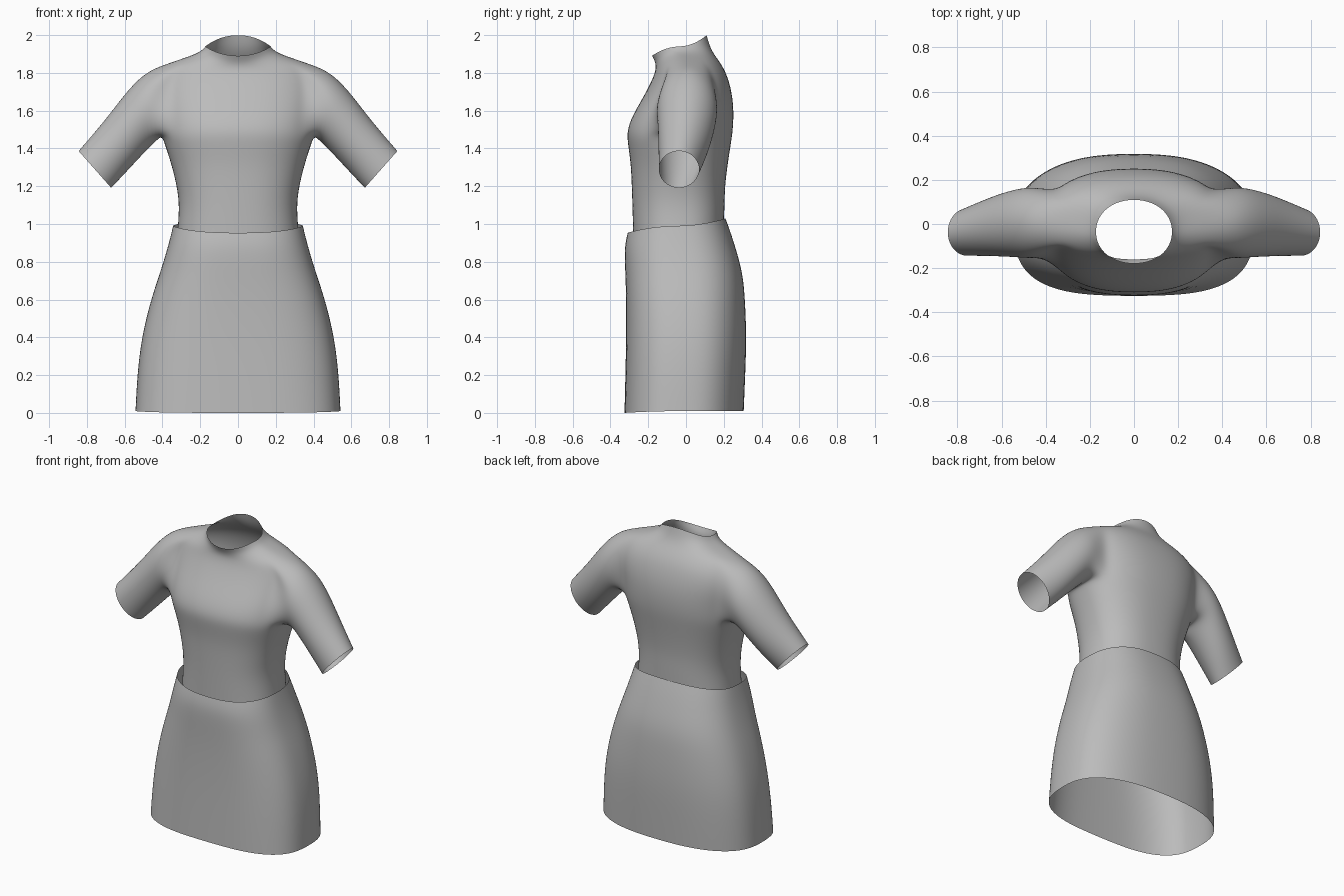
import bpy, bmesh, math
from mathutils import Vector

if "Cube" in bpy.data.objects:
    bpy.data.objects.remove(bpy.data.objects["Cube"])

N = 32   # vertices around the body
ARM = 3  # half width of the armhole, in columns

cloth = bpy.data.materials.new("grey_cloth")
cloth.use_nodes = True
GREY = (0.5, 0.5, 0.5, 1)
cloth.diffuse_color = GREY
cloth.node_tree.nodes["Principled BSDF"].inputs["Base Color"].default_value = GREY


def power(v, n):
    return math.copysign(abs(v) ** (2 / n), v)


def body_ring(bm, half, front, back, side_z, front_z, back_z, nf, nb):
    """Rounded ring whose height varies between side, front and back."""
    ring = []
    mid, depth = (front + back) / 2, (back - front) / 2
    for i in range(N):
        a = math.tau * i / N
        c, s = math.cos(a), math.sin(a)
        n = nb if s > 0 else nf
        y = power(s, n)
        end = back_z if s > 0 else front_z
        ring.append(bm.verts.new((half * power(c, n), mid + depth * y,
                                  side_z + (end - side_z) * y * y)))
    return ring


def bridge(bm, a, b, skip=()):
    count = len(a)
    for i in range(count):
        if i not in skip:
            j = (i + 1) % count
            bm.faces.new((a[i], a[j], b[j], b[i]))


def finish(bm, name):
    bmesh.ops.recalc_face_normals(bm, faces=bm.faces)
    mesh = bpy.data.meshes.new(name)
    bm.to_mesh(mesh)
    bm.free()
    mesh.materials.append(cloth)
    mesh.shade_smooth()
    obj = bpy.data.objects.new(name, mesh)
    bpy.context.collection.objects.link(obj)
    sub = obj.modifiers.new("smooth", "SUBSURF")
    sub.levels = sub.render_levels = 2
    return obj


# Shirt body: half width, front y, back y, then side, front and back heights
shirt_rings = [
    (.325, -.28, .2, .93, .91, .96),
    (.31, -.284, .205, 1.09, 1.08, 1.1),
    (.325, -.288, .207, 1.2, 1.2, 1.2),
    (.352, -.293, .222, 1.31, 1.32, 1.32),
    (.385, -.308, .238, 1.41, 1.42, 1.42),
    (.405, -.315, .25, 1.47, 1.49, 1.5),
    (.41, -.287, .254, 1.57, 1.57, 1.6),
    (.42, -.222, .244, 1.67, 1.68, 1.7),
    (.42, -.176, .215, 1.75, 1.77, 1.8),
    (.4, -.163, .178, 1.84, 1.81, 1.86),
    (.29, -.16, .148, 1.877, 1.835, 1.9),
    (.2, -.165, .125, 1.908, 1.86, 1.945),
    (.173, -.18, .11, 1.94, 1.89, 2.0),
]
LOW, HIGH = 5, 9   # rings at the bottom and top of the armhole
bm = bmesh.new()
rings = []
for k, r in enumerate(shirt_rings):
    n = 2.4 if k < HIGH else 2.1
    rings.append(body_ring(bm, *r, n, n))
left_cols = [i % N for i in range(-ARM, ARM)]
right_cols = [(i + N // 2) % N for i in range(-ARM, ARM)]
for k in range(len(rings) - 1):
    hole = left_cols + right_cols if LOW <= k < HIGH else ()
    bridge(bm, rings[k], rings[k + 1], hole)

# Sleeves: bottom (x, z), top (x, z), centre y, half depth
sleeve_rings = [
    ((.43, 1.44), (.48, 1.81), .005, .165),
    ((.49, 1.383), (.575, 1.725), .005, .157),
    ((.58, 1.285), (.70, 1.555), -.01, .137),
    ((.67, 1.19), (.845, 1.388), -.037, .108),
]
for side in (1, -1):
    # Armhole loop runs along the bottom, up the back, over the top, down the front
    cols = [(i if side > 0 else N // 2 - i) % N for i in range(-ARM, ARM + 1)]
    loop = [rings[LOW][c] for c in cols]
    loop += [rings[k][cols[-1]] for k in range(LOW + 1, HIGH)]
    loop += [rings[HIGH][c] for c in reversed(cols)]
    loop += [rings[k][cols[0]] for k in range(HIGH - 1, LOW, -1)]
    for low, top, yc, depth in sleeve_rings:
        low, top = Vector(low), Vector(top)
        ring = []
        for i in range(len(loop)):
            a = math.tau * (i - ARM) / len(loop)
            p = (low + top) / 2 + (low - top) / 2 * math.cos(a)
            ring.append(bm.verts.new((side * p.x, yc + depth * math.sin(a), p.y)))
        bridge(bm, loop, ring)
        loop = ring
finish(bm, "shirt")

# Skirt: same ring layout, open at waist and hem
skirt_rings = [
    (.545, -.327, .307, .01, 0, .01),
    (.536, -.322, .315, .2, .2, .2),
    (.513, -.318, .322, .4, .4, .4),
    (.463, -.318, .314, .6, .6, .6),
    (.415, -.322, .302, .74, .73, .74),
    (.378, -.327, .265, .86, .85, .87),
    (.357, -.32, .236, .94, .91, .96),
    (.345, -.31, .21, .99, .953, 1.03),
]
bm = bmesh.new()
rings = [body_ring(bm, *r, 3.0 - .07 * k, 2.5) for k, r in enumerate(skirt_rings)]
for a, b in zip(rings, rings[1:]):
    bridge(bm, a, b)
finish(bm, "skirt")
